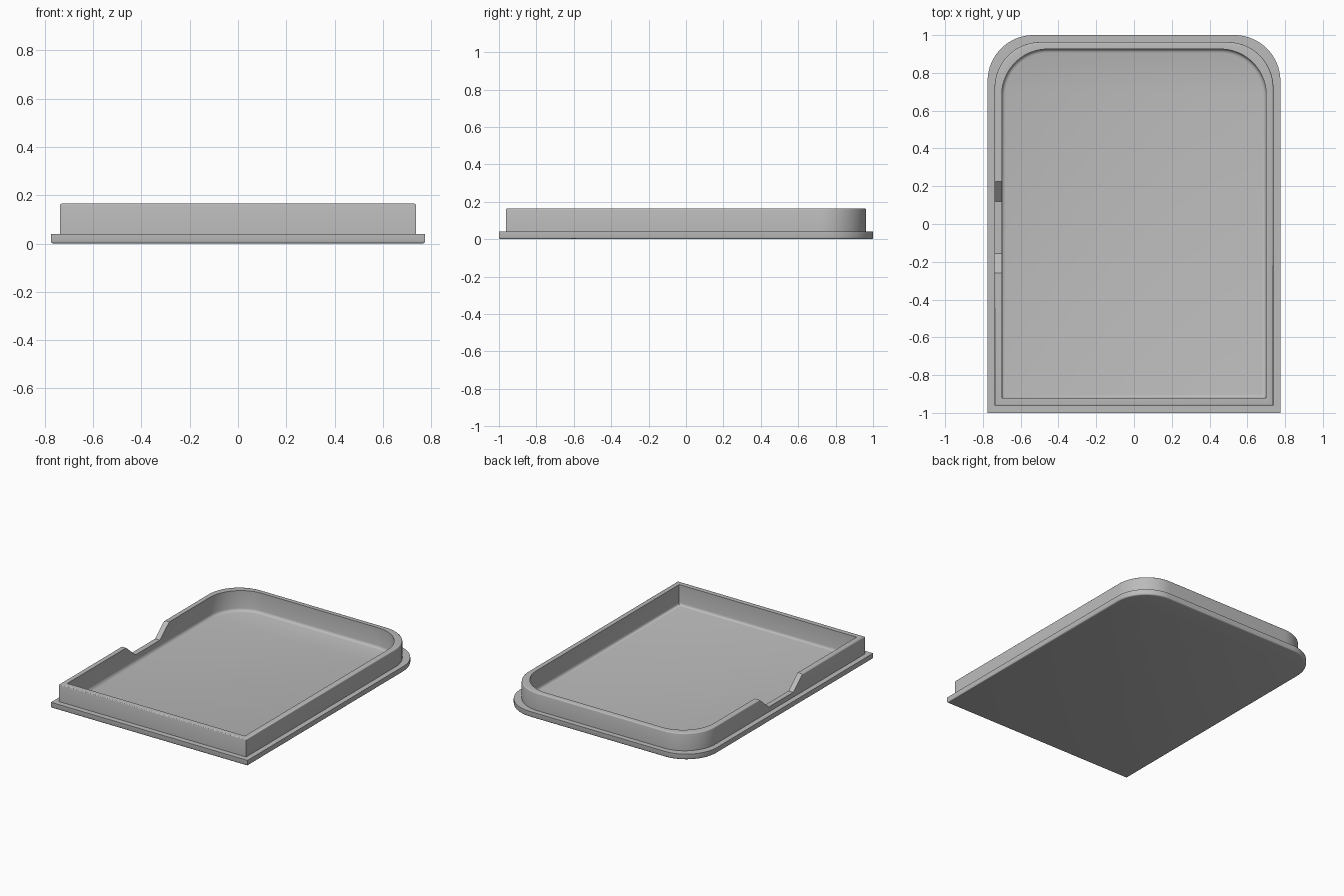
import bpy, bmesh, math

if "Cube" in bpy.data.objects:
    bpy.data.objects.remove(bpy.data.objects["Cube"], do_unlink=True)

grey = bpy.data.materials.new("plain grey")
colour = (0.5, 0.5, 0.5, 1)
grey.diffuse_color = colour
grey.use_nodes = True
grey.node_tree.nodes["Principled BSDF"].inputs["Base Color"].default_value = colour


def outline(hx, y0, y1, r, steps=24):
    """Square front corners, rounded back corners, counterclockwise."""
    pts = [(-hx, y0), (hx, y0)]
    for cx, start in ((hx - r, 0), (r - hx, 90)):
        for i in range(steps + 1):
            a = math.radians(start + 90 * i / steps)
            pts.append((cx + r * math.cos(a), y1 - r + r * math.sin(a)))
    return pts


def make_object(name, bm):
    bmesh.ops.recalc_face_normals(bm, faces=bm.faces)
    mesh = bpy.data.meshes.new(name)
    bm.to_mesh(mesh)
    bm.free()
    ob = bpy.data.objects.new(name, mesh)
    bpy.context.collection.objects.link(ob)
    mesh.materials.append(grey)
    return ob


# Three nested outlines: flange, outer wall, inner wall (half width, front, back)
FLANGE = (0.775, -1.0, 1.0)
OUTER = (0.738, -0.962, 0.963)
INNER = (0.70, -0.922, 0.926)
RADIUS = 0.243


def fillet(shape, z, r, inset_sign, angles):
    """Sections of a quarter-round: inset from the outline and height."""
    return [(shape, r + inset_sign * r * math.cos(math.radians(a)),
             z + r * math.sin(math.radians(a))) for a in angles]


sections = fillet(FLANGE, 0.01, 0.01, -1, (-90, -60, -30, 0))
sections += [(FLANGE, 0, 0.04), (OUTER, 0, 0.04)]
sections += fillet(OUTER, 0.157, 0.008, -1, (0, 30, 60, 90))
sections += [(INNER, 0, 0.165)]
sections += fillet(INNER, 0.04, 0.02, -1, (0, -30, -60, -90))

# Tray: one continuous shell lofted through the sections
bm = bmesh.new()
loops = []
for (hx, y0, y1), d, z in sections:
    pts = outline(hx - d, y0 + d, y1 - d, RADIUS - d)
    loops.append([bm.verts.new((x, y, z)) for x, y in pts])
for low, high in zip(loops, loops[1:]):
    n = len(low)
    for i in range(n):
        j = (i + 1) % n
        bm.faces.new((low[i], low[j], high[j], high[i]))
bm.faces.new(loops[0])
bm.faces.new(loops[-1])
tray = make_object("tray", bm)

# Notch in the right wall, with sloping ends
bm = bmesh.new()
slope = 1.17
top_z, low_z = 0.20, 0.075
extra = (top_z - 0.165) * slope
profile = [(-0.155, low_z), (0.12, low_z), (0.225 + extra, top_z), (-0.26 - extra, top_z)]
face = bm.faces.new([bm.verts.new((-0.76, y, z)) for y, z in profile])
side = bmesh.ops.extrude_face_region(bm, geom=[face])
bmesh.ops.translate(bm, vec=(0.08, 0, 0),
                    verts=[v for v in side["geom"] if isinstance(v, bmesh.types.BMVert)])
cutter = make_object("notch_cutter", bm)
cutter.hide_render = True
cutter.hide_set(True)
cutter.display_type = "WIRE"

cut = tray.modifiers.new("notch", "BOOLEAN")
cut.operation = "DIFFERENCE"
cut.solver = "EXACT"
cut.object = cutter

bpy.ops.object.select_all(action="DESELECT")
bpy.context.view_layer.objects.active = tray
tray.select_set(True)
bpy.ops.object.modifier_apply(modifier=cut.name)
bpy.data.objects.remove(cutter, do_unlink=True)
bpy.ops.object.shade_smooth_by_angle(angle=math.radians(35))
